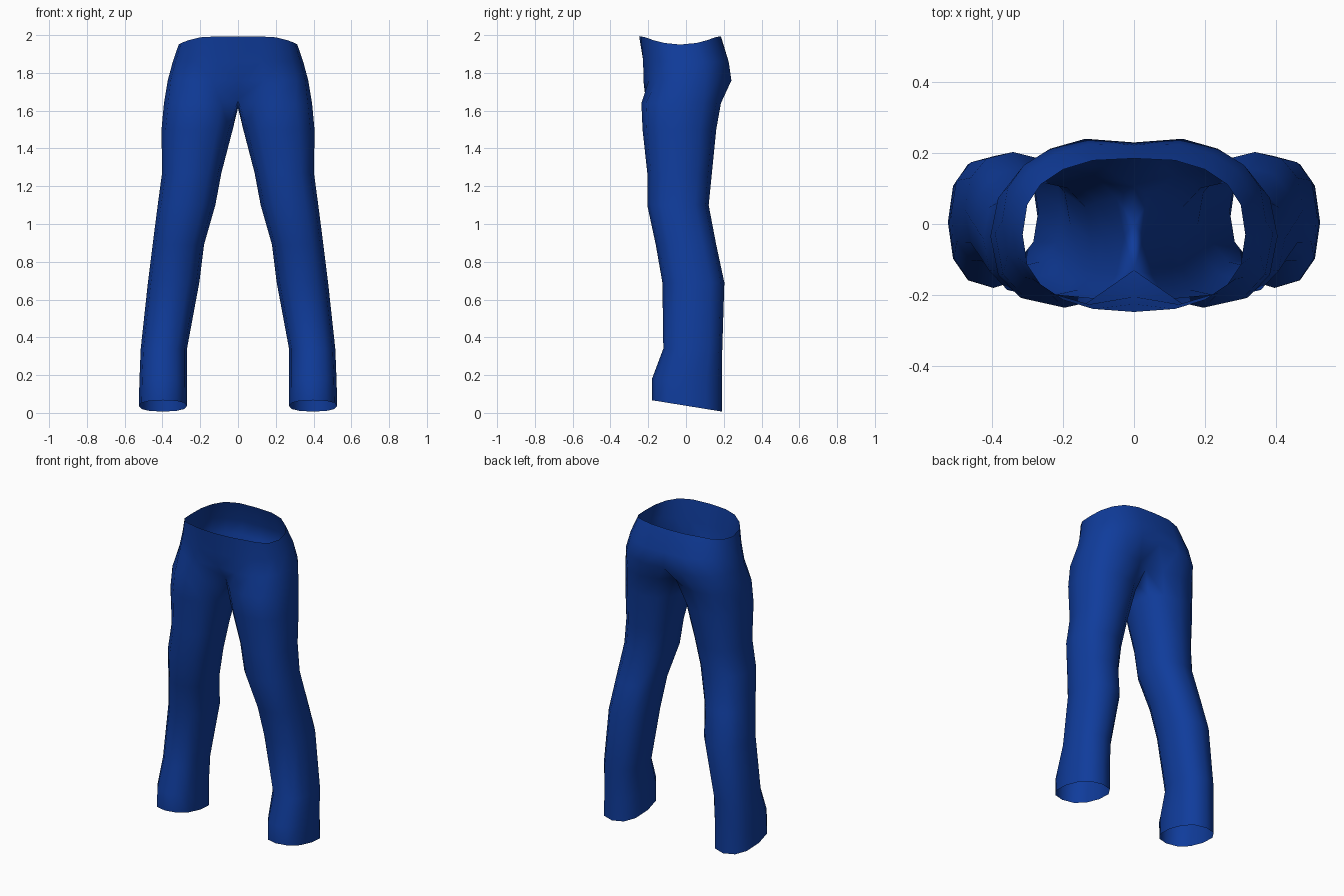
import bpy, bmesh
from math import cos, sin, pi, copysign

cube = bpy.data.objects.get("Cube")
if cube:
    bpy.data.objects.remove(cube, do_unlink=True)

SIDES = 12

denim = bpy.data.materials.new("denim blue")
denim.use_nodes = True
colour = (0.005, 0.045, 0.33, 1)
denim.diffuse_color = colour
denim.node_tree.nodes["Principled BSDF"].inputs["Base Color"].default_value = colour


def power(v, p):
    return copysign(abs(v) ** p, v)


def leg_ring(z, inner, outer, front, back, tilt=0.0):
    """Rounded loop round the left leg, starting at its inner side."""
    points = []
    for k in range(SIDES):
        a = pi + 2 * pi * k / SIDES
        c, s = power(cos(a), 0.85), power(sin(a), 0.85)
        x = (inner + outer) / 2 + c * (outer - inner) / 2
        y = (front + back) / 2 + s * (back - front) / 2
        points.append((x, y, z - tilt * s))
    return points


def pelvis_ring(z, half, front, back, dip_front, dip_back, rise=0.0):
    """Half loop from front centre round the left hip to back centre."""
    points = []
    for k in range(1, SIDES):
        a = pi * (k - 1) / (SIDES - 2) - pi / 2
        c, s = power(cos(a), 0.85), power(sin(a), 0.8)
        y = (front + back) / 2 + s * (back - front) / 2
        if k == 1:
            y += dip_front
        if k == SIDES - 1:
            y -= dip_back
        points.append((half * max(c, 0) if 1 < k < SIDES - 1 else 0,
                       y, z + rise * min(1, 1.25 * s * s)))
    return points


# Leg loops: height, inner x, outer x, front y, back y, tilt
legs = [
    leg_ring(0.037, 0.27, 0.525, -0.18, 0.19, 0.03),
    leg_ring(0.17, 0.27, 0.522, -0.18, 0.19, 0.01),
    leg_ring(0.34, 0.27, 0.515, -0.12, 0.192),
    leg_ring(0.69, 0.205, 0.477, -0.125, 0.203),
    leg_ring(0.89, 0.18, 0.452, -0.16, 0.16),
    leg_ring(1.10, 0.12, 0.425, -0.205, 0.12),
    leg_ring(1.27, 0.088, 0.402, -0.205, 0.137),
    leg_ring(1.50, 0.028, 0.405, -0.23, 0.16),
]

# Crotch loop: the inner points meet the centre line
crotch = leg_ring(1.64, 0.0, 0.392, -0.236, 0.185)
crotch[0] = (0, 0.0, 1.615)
crotch[1] = (0, -0.13, 1.66)
crotch[-1] = (0, 0.11, 1.65)
legs.append(crotch)

# Hip loops up to the waist rim
hips = [
    pelvis_ring(1.76, 0.372, -0.235, 0.25, 0.03, 0.02),
    pelvis_ring(1.86, 0.345, -0.236, 0.235, 0.01, 0.012),
    pelvis_ring(1.95, 0.314, -0.248, 0.188, 0.0, 0.003, 0.043),
]

bm = bmesh.new()
leg_verts = [[bm.verts.new(p) for p in ring] for ring in legs]
hip_verts = [leg_verts[-1][1:]] + [[bm.verts.new(p) for p in ring] for ring in hips]

for low, high in zip(leg_verts, leg_verts[1:]):
    for k in range(SIDES):
        n = (k + 1) % SIDES
        bm.faces.new((low[k], low[n], high[n], high[k]))
for low, high in zip(hip_verts, hip_verts[1:]):
    for k in range(SIDES - 2):
        bm.faces.new((low[k], low[k + 1], high[k + 1], high[k]))
for face in bm.faces:
    face.smooth = True

mesh = bpy.data.meshes.new("trousers")
bm.to_mesh(mesh)
bm.free()
mesh.materials.append(denim)
trousers = bpy.data.objects.new("trousers", mesh)
bpy.context.collection.objects.link(trousers)

# Mirror the left half and weld the centre seam
mirror = trousers.modifiers.new("mirror", 'MIRROR')
mirror.use_axis = (True, False, False)
mirror.use_clip = True
mirror.merge_threshold = 0.001
